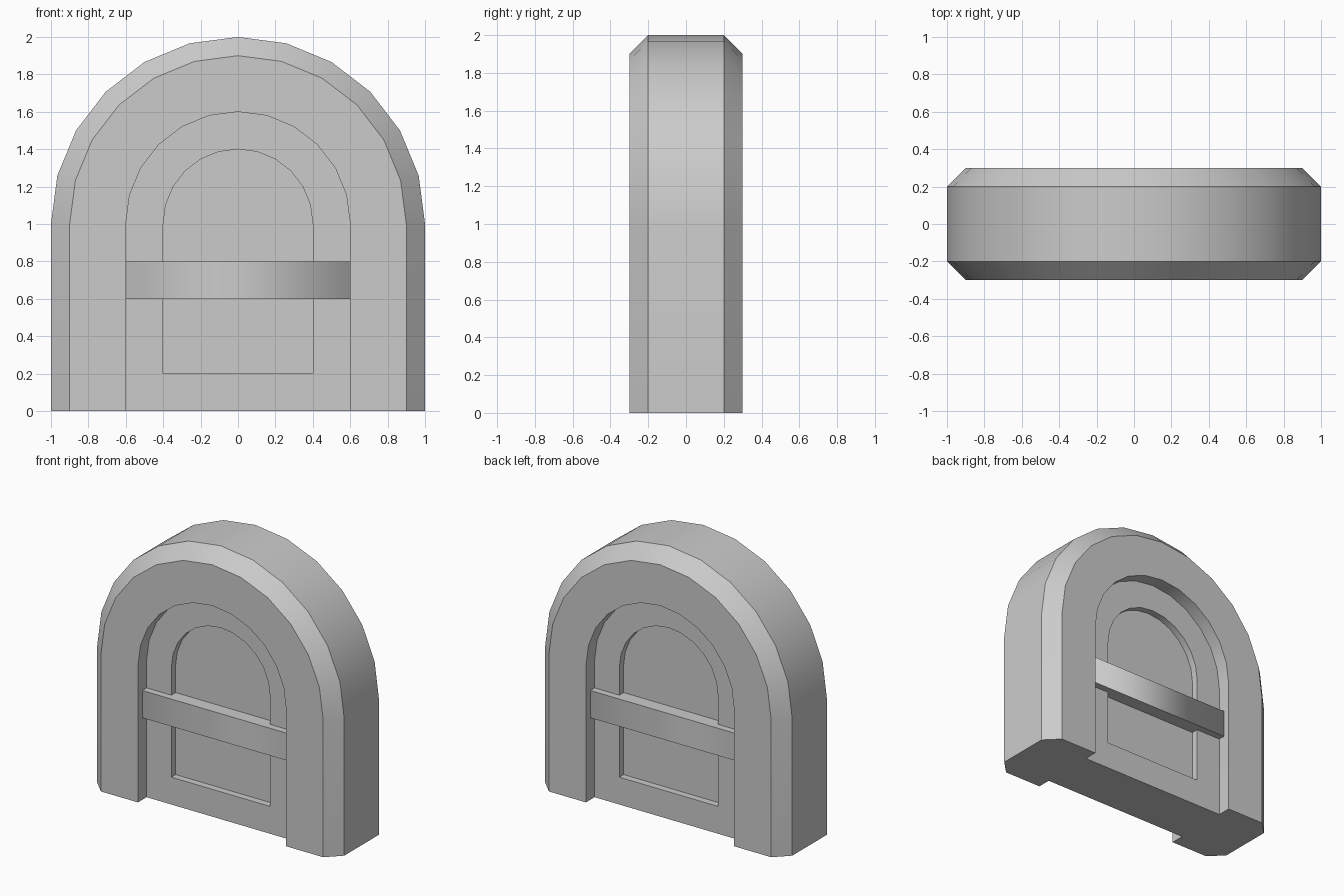
import bpy, bmesh
from math import pi, cos, sin, radians

if "Cube" in bpy.data.objects:
    bpy.data.objects.remove(bpy.data.objects["Cube"])

SEG = 12  # arch facets


def finish(bm, name):
    bmesh.ops.recalc_face_normals(bm, faces=bm.faces[:])
    mesh = bpy.data.meshes.new(name)
    bm.to_mesh(mesh)
    bm.free()
    obj = bpy.data.objects.new(name, mesh)
    bpy.context.collection.objects.link(obj)
    return obj


def arch(bm, r, y, base):
    """Arch outline: left foot, half circle, right foot."""
    pts = [(-r, base)]
    pts += [(r * cos(pi - pi * i / SEG), 1 + r * sin(pi - pi * i / SEG)) for i in range(SEG + 1)]
    pts.append((r, base))
    return [bm.verts.new((x, y, z)) for x, z in pts]


# Arched body: radius, y and foot height of each outline, front to back
front = [(0.4, -0.15, 0.2), (0.4, -0.2, 0.2), (0.6, -0.2, 0),
         (0.6, -0.3, 0), (0.9, -0.3, 0), (1.0, -0.2, 0)]
back = [(r, -y, b) for r, y, b in reversed(front)]
bm = bmesh.new()
rings = [arch(bm, *p) for p in front + back]
last = len(rings) - 1
for k in range(last):
    a, b = rings[k], rings[k + 1]
    for i in range(len(a) - 1):
        bm.faces.new((a[i], a[i + 1], b[i + 1], b[i]))
    if k < 2 or k >= last - 2:  # window sill and panel strip below it
        bm.faces.new((a[-1], a[0], b[0], b[-1]))
bm.faces.new(rings[0])
bm.faces.new(rings[-1])
# underside
feet = rings[2:-2]
bm.faces.new([r[0] for r in feet] + [r[-1] for r in reversed(feet)])
body = finish(bm, "arched_body")
bpy.context.view_layer.objects.active = body
body.select_set(True)
bpy.ops.object.shade_smooth_by_angle(angle=radians(30))

# Crossbar through both recesses, shaded round its upright corners
bm = bmesh.new()
bmesh.ops.create_cube(bm, size=1)
for v in bm.verts:
    v.co = (v.co.x * 1.2, v.co.y * 0.5, 0.7 + v.co.z * 0.2)
for f in bm.faces:
    f.smooth = True
for e in bm.edges:
    e.smooth = abs(e.verts[0].co.z - e.verts[1].co.z) > 0.1
finish(bm, "crossbar")
